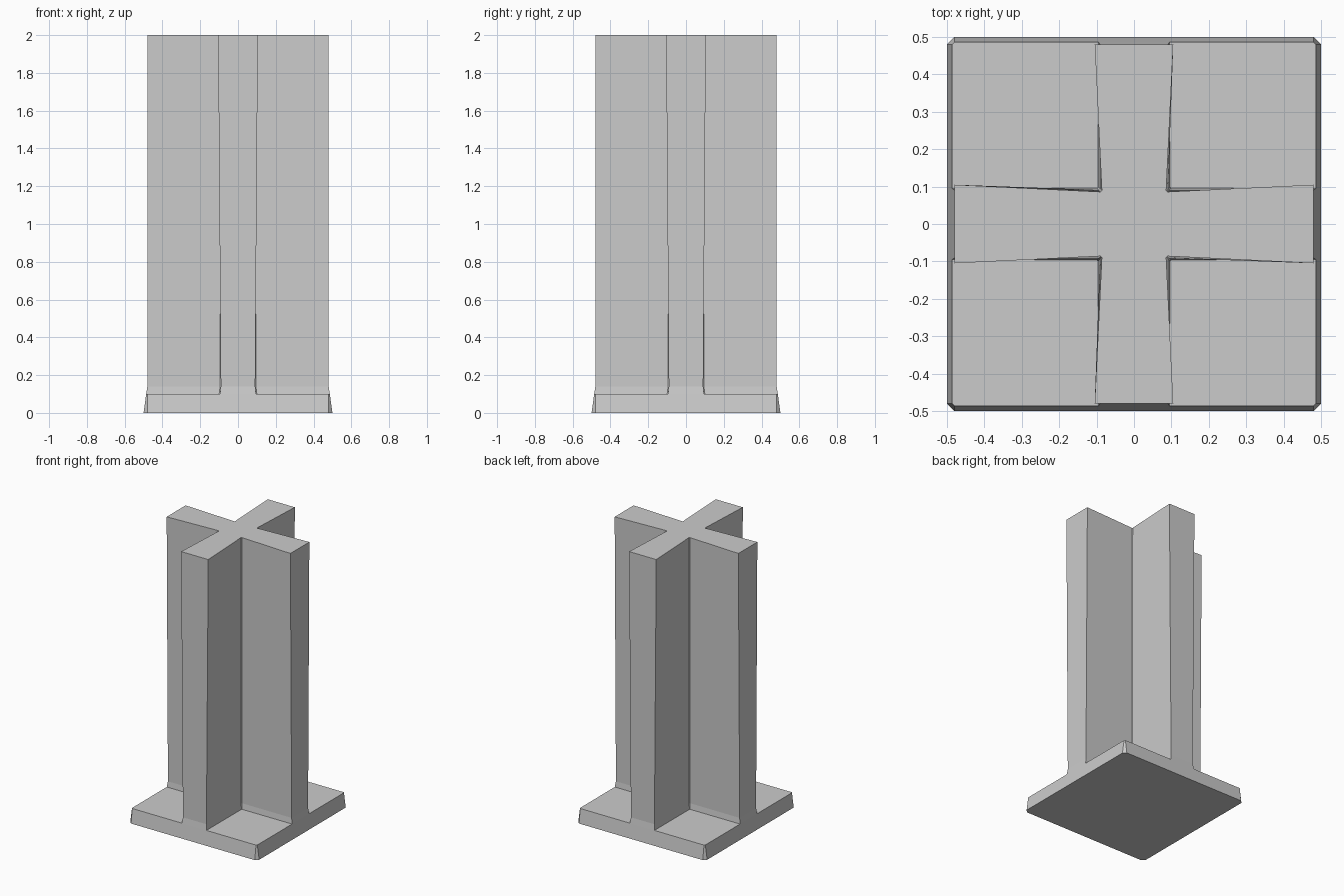
import bpy, bmesh

if "Cube" in bpy.data.objects:
    bpy.data.objects.remove(bpy.data.objects["Cube"])


def loft(name, sections, cap_bottom):
    """Skin matching (points, z) sections into one flat-shaded object."""
    bm = bmesh.new()
    rings = [[bm.verts.new((x, y, z)) for x, y in pts] for pts, z in sections]
    for low, high in zip(rings, rings[1:]):
        for i in range(len(low)):
            j = (i + 1) % len(low)
            bm.faces.new((low[i], low[j], high[j], high[i]))
    bm.faces.new(rings[-1])
    if cap_bottom:
        bm.faces.new(rings[0][::-1])
    bmesh.ops.recalc_face_normals(bm, faces=bm.faces)
    mesh = bpy.data.meshes.new(name)
    bm.to_mesh(mesh)
    bm.free()
    obj = bpy.data.objects.new(name, mesh)
    bpy.context.collection.objects.link(obj)
    return obj


def four_fold(points):
    """Repeat one quadrant of points around the z axis."""
    out = []
    for _ in range(4):
        out += points
        points = [(-y, x) for x, y in points]
    return out


def octagon(half, cut):
    return four_fold([(half, cut), (cut, half)])


def cross(reach, tip, inner, bevel=0.004):
    return four_fold([(reach, -tip), (reach, tip),
                      (inner + bevel, inner), (inner, inner + bevel)])


# Flared foot plate with clipped corners
loft("base_plate", [(octagon(0.5, 0.48), 0.0),
                    (octagon(0.486, 0.48), 0.1)], True)

# Cross-shaped post: arms overhang at the tips, flare at the foot
loft("cross_post", [(cross(0.486, 0.095, 0.096), 0.1),
                    (cross(0.48, 0.091, 0.091), 0.14),
                    (cross(0.48, 0.105, 0.086), 2.0)], False)
